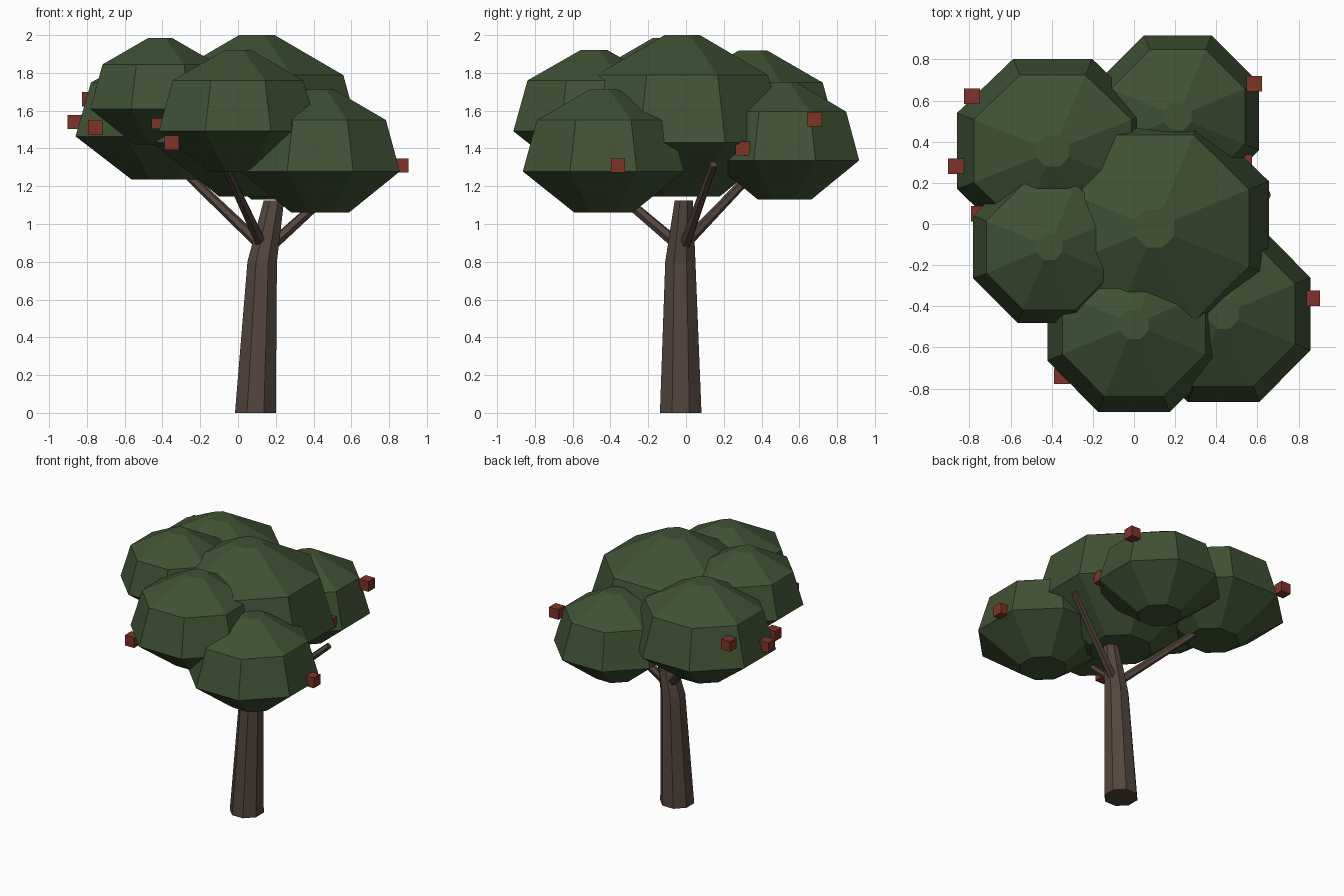
import bpy, bmesh, math
from mathutils import Vector

if "Cube" in bpy.data.objects:
    bpy.data.objects.remove(bpy.data.objects["Cube"])


def material(name, color):
    m = bpy.data.materials.new(name)
    m.diffuse_color = (*color, 1)
    m.use_nodes = True
    m.node_tree.nodes["Principled BSDF"].inputs["Base Color"].default_value = m.diffuse_color
    return m


leaf = material("leaf green", (0.051, 0.084, 0.034))
bark = material("bark brown", (0.089, 0.060, 0.047))
red = material("fruit red", (0.205, 0.034, 0.021))


def finish(name, bm, mat):
    bmesh.ops.recalc_face_normals(bm, faces=bm.faces)
    me = bpy.data.meshes.new(name)
    bm.to_mesh(me)
    bm.free()
    me.materials.append(mat)
    ob = bpy.data.objects.new(name, me)
    bpy.context.collection.objects.link(ob)
    return ob


def loft(name, rings, mat, n=8):
    """Skin a stack of n-sided rings, each a list of points, and cap the ends."""
    bm = bmesh.new()
    loops = [[bm.verts.new(p) for p in r] for r in rings]
    for a, b in zip(loops, loops[1:]):
        for i in range(n):
            j = (i + 1) % n
            bm.faces.new((a[i], a[j], b[j], b[i]))
    bm.faces.new(loops[0][::-1])
    bm.faces.new(loops[-1])
    return finish(name, bm, mat)


def flat_ring(x, y, z, ax, ay, n=8):
    """Polygon with flats facing the axes; ax and ay are half widths."""
    k = 1 / math.cos(math.pi / n)
    return [(x + ax * k * math.cos((i + 0.5) * math.tau / n),
             y + ay * k * math.sin((i + 0.5) * math.tau / n), z) for i in range(n)]


# Leaf clumps: centre x, y, half widths, bottom and top height
PROFILE = [(0.36, 0.0), (1.0, 0.335), (0.825, 0.752), (0.17, 1.0)]
CLUMPS = {
    "middle": (0.10, -0.02, 0.555, 0.55, 1.145, 2.0),
    "back_left": (-0.395, 0.355, 0.465, 0.447, 1.235, 1.918),
    "front_right": (0.435, -0.437, 0.422, 0.427, 1.06, 1.712),
    "front": (0.0, -0.487, 0.42, 0.427, 1.275, 1.92),
    "back": (0.213, 0.522, 0.395, 0.395, 1.13, 1.748),
    "left": (-0.412, -0.112, 0.37, 0.37, 1.42, 1.985),
}
for name, (x, y, ax, ay, z0, z1) in CLUMPS.items():
    loft("leaves_" + name,
         [flat_ring(x, y, z0 + (z1 - z0) * h, ax * r, ay * r) for r, h in PROFILE], leaf)

# Trunk, bending slightly to the right near the top
loft("trunk", [flat_ring(0.092, -0.028, 0.0, 0.108, 0.11),
               flat_ring(0.128, -0.03, 0.8, 0.078, 0.08),
               flat_ring(0.19, -0.012, 1.125, 0.054, 0.048)], bark)


# Branches, tapering outwards
def branch(name, a, b, r0, r1, n=6):
    a, b = Vector(a), Vector(b)
    q = (b - a).to_track_quat('Z', 'Y')
    rings = []
    for c, r in ((a, r0), (b, r1)):
        rings.append([c + q @ Vector((r * math.cos(i * math.tau / n),
                                      r * math.sin(i * math.tau / n), 0)) for i in range(n)])
    loft(name, rings, bark, n)


branch("branch_back_left", (0.13, -0.02, 0.88), (-0.34, 0.41, 1.33), 0.03, 0.022)
branch("branch_front", (0.13, -0.03, 0.88), (-0.08, -0.56, 1.33), 0.032, 0.022)
branch("branch_right", (0.17, -0.01, 0.88), (0.65, 0.145, 1.315), 0.032, 0.022)

# Small cube fruits on the clump rims
FRUITS = [(-0.787, 0.62, 1.66), (-0.865, 0.28, 1.54), (-0.755, 0.05, 1.51),
          (-0.42, -0.38, 1.54), (-0.35, -0.74, 1.43), (0.865, -0.36, 1.31),
          (0.585, 0.682, 1.555), (0.535, 0.30, 1.40)]
for i, p in enumerate(FRUITS):
    bm = bmesh.new()
    bmesh.ops.create_cube(bm, size=0.076)
    bmesh.ops.translate(bm, verts=bm.verts, vec=p)
    finish("fruit_%d" % (i + 1), bm, red)
